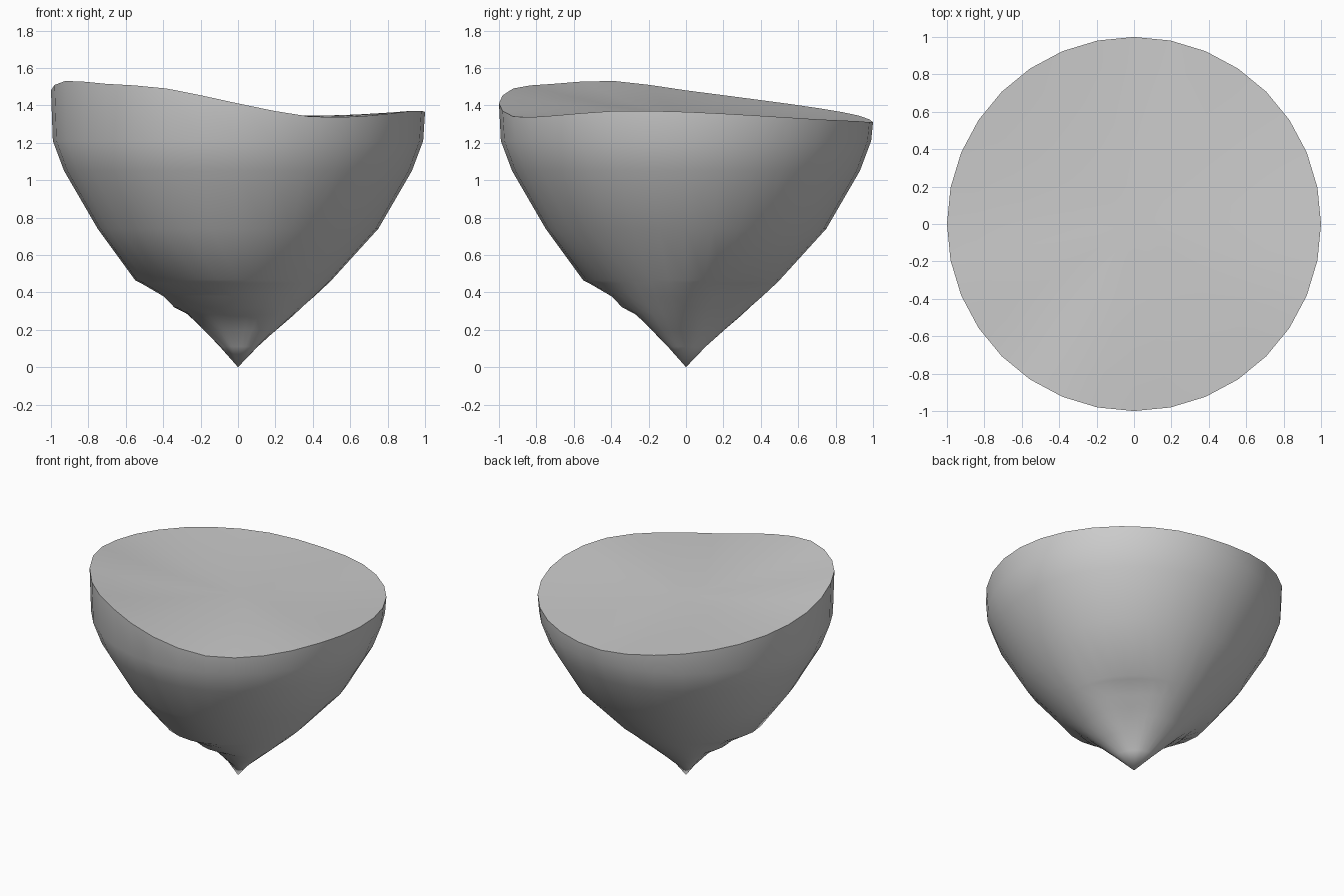
import bpy, bmesh
from math import sin, cos, tau

cube = bpy.data.objects.get("Cube")
if cube:
    bpy.data.objects.remove(cube, do_unlink=True)

SIDES = 32


def around(values, i):
    """Smooth cyclic interpolation of evenly spaced values at side i."""
    n = len(values)
    t = i * n / SIDES
    k = int(t)
    f = t - k
    a, b, c, d = (values[(k + j) % n] for j in (-1, 0, 1, 2))
    return b + 0.5 * f * (c - a + f * (2*a - 5*b + 4*c - d + f * (3*(b - c) + d - a)))


def ring(bm, radius, height):
    verts = []
    for i in range(SIDES):
        a = tau * i / SIDES
        r = radius(i)
        verts.append(bm.verts.new((r * cos(a), r * sin(a), height(i))))
    return verts


def bridge(bm, upper, lower):
    for i in range(SIDES):
        j = (i + 1) % SIDES
        bm.faces.new((upper[i], lower[i], lower[j], upper[j]))


def fan(bm, loop, tip):
    for i in range(SIDES):
        bm.faces.new((loop[i], loop[(i + 1) % SIDES], tip))


stone = bpy.data.materials.new("plain_grey")
stone.use_nodes = True
grey = (0.6, 0.6, 0.6, 1)
stone.diffuse_color = grey
stone.node_tree.nodes["Principled BSDF"].inputs["Base Color"].default_value = grey

# Rim heights, counter-clockwise from +x
rim_heights = [1.365, 1.345, 1.325, 1.315, 1.31, 1.345, 1.385, 1.43,
               1.48, 1.53, 1.515, 1.49, 1.41, 1.34, 1.345, 1.37]


def ground(r, i):
    """Tilted hollow that rises to meet the rim."""
    a = tau * i / SIDES
    tilt = -0.05 * (cos(a) + sin(a))
    hollow = 1.345
    return hollow + tilt * r + (around(rim_heights, i) - hollow - tilt) * r * r


bm = bmesh.new()
rim = ring(bm, lambda i: 1.0, lambda i: around(rim_heights, i))

# Rolling ground surface
loop = rim
for r in (0.85, 0.7, 0.55, 0.4, 0.2):
    inner = ring(bm, lambda i: r, lambda i: ground(r, i))
    bridge(bm, loop, inner)
    loop = inner
fan(bm, loop, bm.verts.new((0, 0, ground(0, 0))))

# Underside: height, then radii in eight directions from +x
layers = [
    (1.21, [0.99]),
    (1.05, [0.93]),
    (0.74, [0.75]),
    (0.465, [0.5, 0.48, 0.5, 0.5, 0.55, 0.53, 0.55, 0.5]),
    (0.45, [0.485, 0.45, 0.485, 0.485, 0.52, 0.48, 0.52, 0.485]),
    (0.38, [0.41, 0.36, 0.41, 0.42, 0.4, 0.37, 0.4, 0.42]),
    (0.32, [0.34, 0.29, 0.34, 0.36, 0.34, 0.3, 0.34, 0.36]),
    (0.28, [0.295, 0.24, 0.295, 0.32, 0.25, 0.23, 0.25, 0.32]),
    (0.2, [0.2, 0.16, 0.2, 0.23, 0.165, 0.15, 0.165, 0.23]),
    (0.11, [0.095, 0.08, 0.095, 0.125, 0.075, 0.07, 0.075, 0.125]),
]
loop = rim
for z, radii in layers:
    lower = ring(bm, lambda i: around(radii, i), lambda i: z)
    bridge(bm, loop, lower)
    loop = lower
fan(bm, loop, bm.verts.new((0, 0, 0)))

# Smooth shading with a crisp rim
bmesh.ops.recalc_face_normals(bm, faces=bm.faces)
for face in bm.faces:
    face.smooth = True
rim_set = set(rim)
for edge in bm.edges:
    if edge.verts[0] in rim_set and edge.verts[1] in rim_set:
        edge.smooth = False

mesh = bpy.data.meshes.new("floating_island")
bm.to_mesh(mesh)
bm.free()
mesh.materials.append(stone)
island = bpy.data.objects.new("floating_island", mesh)
bpy.context.collection.objects.link(island)
